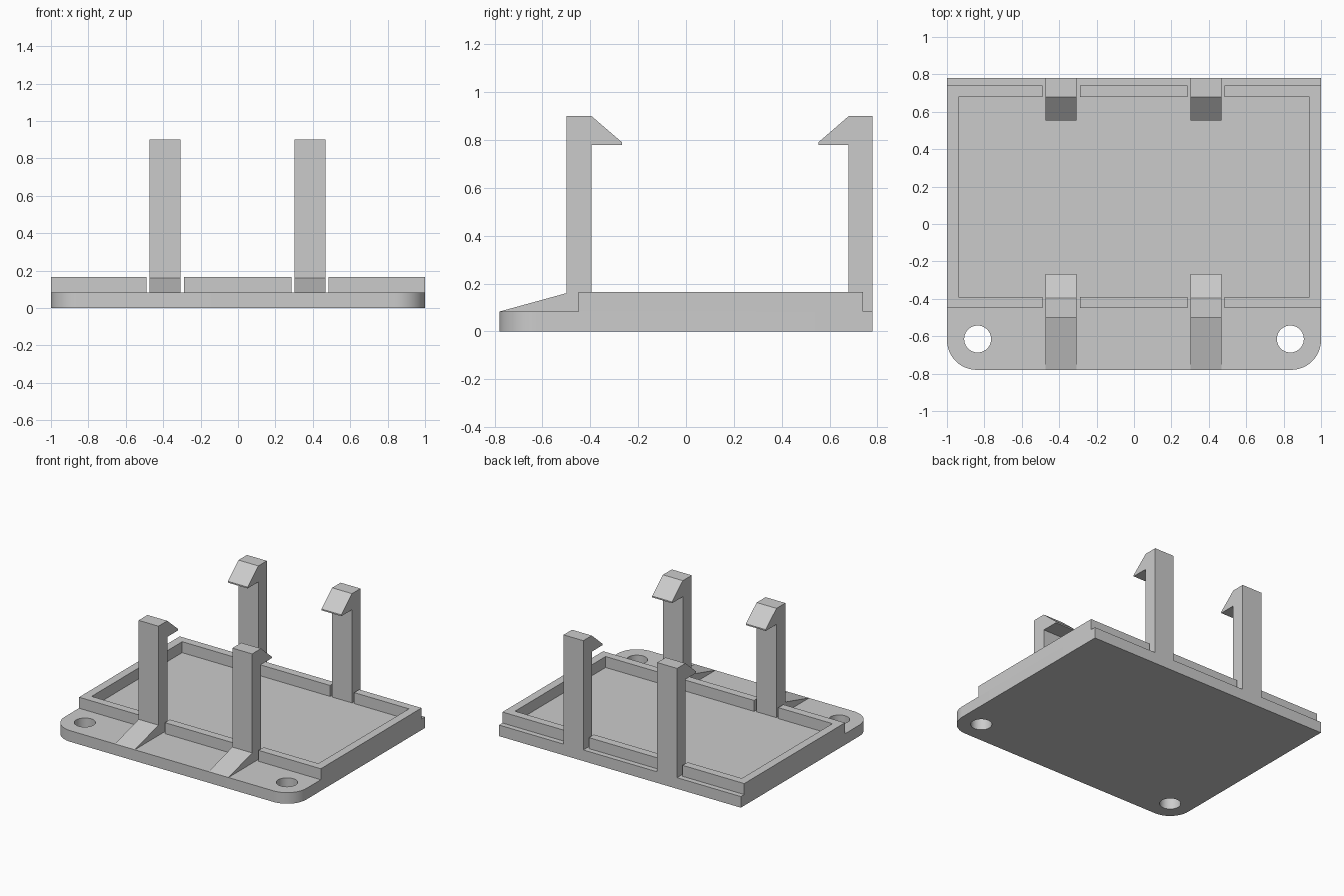
import bpy, bmesh, math
from mathutils import Matrix

cube = bpy.data.objects.get("Cube")
if cube:
    bpy.data.objects.remove(cube, do_unlink=True)

gray = bpy.data.materials.new("plain gray")
gray.use_nodes = True
gray.diffuse_color = (0.6, 0.6, 0.6, 1)
gray.node_tree.nodes["Principled BSDF"].inputs["Base Color"].default_value = gray.diffuse_color

PLATE_TOP = 0.083
RIM_TOP = 0.165
DEPTH = 0.78
CLIPS = {"right": -0.39, "left": 0.385}


def make(name, bm):
    bmesh.ops.recalc_face_normals(bm, faces=bm.faces)
    mesh = bpy.data.meshes.new(name)
    bm.to_mesh(mesh)
    bm.free()
    obj = bpy.data.objects.new(name, mesh)
    bpy.context.collection.objects.link(obj)
    mesh.materials.append(gray)
    return obj


def add_box(bm, x0, x1, y0, y1, z0, z1):
    size = Matrix.Diagonal((x1 - x0, y1 - y0, z1 - z0, 1))
    place = Matrix.Translation(((x0 + x1) / 2, (y0 + y1) / 2, (z0 + z1) / 2))
    return bmesh.ops.create_cube(bm, size=1, matrix=place @ size)["verts"]


# Base plate with rounded front corners
bm = bmesh.new()
add_box(bm, -1, 1, -DEPTH, DEPTH, 0, PLATE_TOP)
corners = [e for e in bm.edges if all(v.co.y < 0 for v in e.verts)
           and abs(e.verts[0].co.z - e.verts[1].co.z) > 0.01]
bmesh.ops.bevel(bm, geom=corners, offset=0.16, segments=12, profile=0.5, affect='EDGES')
plate = make("base_plate", bm)

# Screw holes through the front corners
bm = bmesh.new()
for x in (-0.836, 0.836):
    bmesh.ops.create_cone(bm, cap_ends=True, segments=40, radius1=0.072, radius2=0.072,
                          depth=0.4, matrix=Matrix.Translation((x, -0.615, 0)))
cutter = make("hole_cutter", bm)
cutter.hide_render = True
cutter.hide_set(True)
holes = plate.modifiers.new("screw_holes", 'BOOLEAN')
holes.object = cutter
holes.operation = 'DIFFERENCE'
holes.solver = 'EXACT'

# Apply the holes, then smooth the curved walls
depsgraph = bpy.context.evaluated_depsgraph_get()
cut_mesh = bpy.data.meshes.new_from_object(plate.evaluated_get(depsgraph))
plate.modifiers.clear()
plate.data = cut_mesh
bpy.data.objects.remove(cutter, do_unlink=True)
bpy.context.view_layer.objects.active = plate
plate.select_set(True)
bpy.ops.object.shade_smooth_by_angle(angle=math.radians(30))

# Tray rim: side walls, and front and back walls broken at the clips
bm = bmesh.new()
for x0, x1 in ((-1, -0.938), (0.938, 1)):
    add_box(bm, x0, x1, -0.45, 0.74, PLATE_TOP, RIM_TOP)
stops = [-0.938]
for centre in CLIPS.values():
    stops += [centre - 0.1, centre + 0.1]
stops.append(0.938)
for y0, y1 in ((-0.45, -0.39), (0.68, 0.74)):
    for x0, x1 in zip(stops[::2], stops[1::2]):
        add_box(bm, x0, x1, y0, y1, PLATE_TOP, RIM_TOP)
bmesh.ops.remove_doubles(bm, verts=bm.verts, dist=0.0001)
make("tray_rim", bm)

# Snap clips: side profiles extruded across the width
front_profile = [(-DEPTH, PLATE_TOP), (-0.5, 0.16), (-0.5, 0.9), (-0.395, 0.9),
                 (-0.267, 0.79), (-0.267, 0.78), (-0.395, 0.78), (-0.395, PLATE_TOP)]
back_profile = [(DEPTH, PLATE_TOP), (DEPTH, 0.9), (0.68, 0.9), (0.553, 0.79),
                (0.553, 0.78), (0.68, 0.78), (0.68, PLATE_TOP)]


def clip(name, profile, centre):
    bm = bmesh.new()
    face = bm.faces.new([bm.verts.new((centre - 0.082, y, z)) for y, z in profile])
    new = bmesh.ops.extrude_face_region(bm, geom=[face], use_keep_orig=True)["geom"]
    bmesh.ops.translate(bm, vec=(0.164, 0, 0),
                        verts=[v for v in new if isinstance(v, bmesh.types.BMVert)])
    make(name, bm)


for side, centre in CLIPS.items():
    clip("front_clip_" + side, front_profile, centre)
    clip("back_clip_" + side, back_profile, centre)
